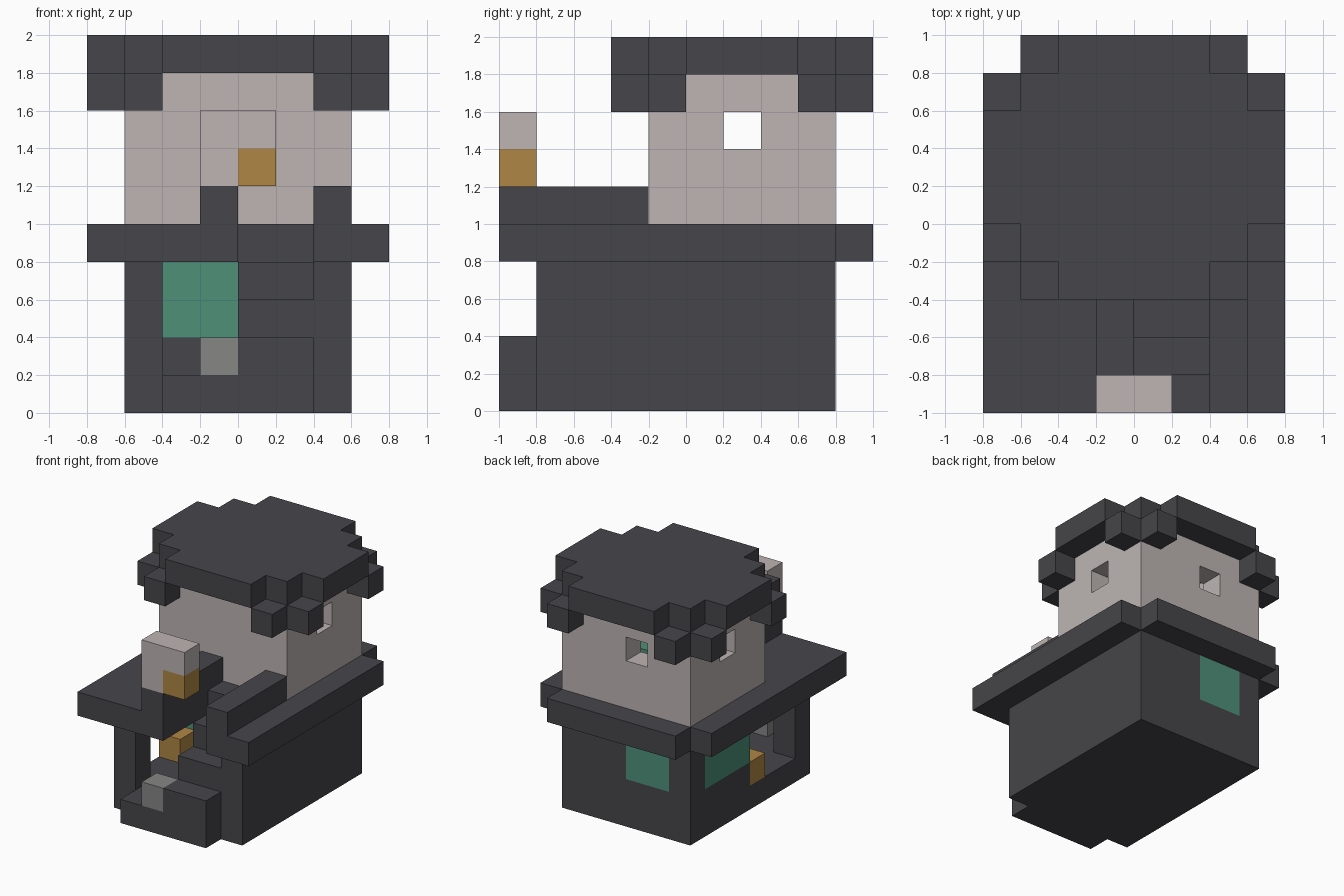
import bpy
import bmesh
from itertools import product
from mathutils import Vector

CELL = 0.2

cube = bpy.data.objects.get("Cube")
if cube:
    bpy.data.objects.remove(cube, do_unlink=True)


def make_material(name, rgb):
    mat = bpy.data.materials.new(name)
    mat.use_nodes = True
    colour = (*rgb, 1.0)
    mat.diffuse_color = colour
    mat.node_tree.nodes["Principled BSDF"].inputs["Base Color"].default_value = colour
    return mat


charcoal = make_material("charcoal", (0.061, 0.060, 0.068))
plaster = make_material("pale plaster", (0.51, 0.46, 0.45))
green = make_material("green glass", (0.077, 0.28, 0.19))
gold = make_material("gold", (0.43, 0.24, 0.06))
grey = make_material("grey stone", (0.24, 0.24, 0.235))


def cells(boxes):
    """All grid cells inside boxes given as two opposite corners."""
    found = set()
    for x0, y0, z0, x1, y1, z1 in boxes:
        found.update(product(range(x0, x1), range(y0, y1), range(z0, z1)))
    return found


def block_part(name, mat, add, cut=()):
    """Build the outer skin of a set of blocks, minus the cut blocks."""
    filled = cells(add) - cells(cut)
    bm = bmesh.new()
    verts = {}

    def vert(p):
        key = tuple(p)
        if key not in verts:
            verts[key] = bm.verts.new([c * CELL for c in key])
        return verts[key]

    for cell in filled:
        for axis, side in product(range(3), (0, 1)):
            near = list(cell)
            near[axis] += 1 if side else -1
            if tuple(near) in filled:
                continue
            u, v = [0, 0, 0], [0, 0, 0]
            u[(axis + 1) % 3] = 1
            v[(axis + 2) % 3] = 1
            base = Vector(cell)
            base[axis] += side
            u, v = Vector(u), Vector(v)
            ring = [base, base + u, base + u + v, base + v]
            if not side:
                ring.reverse()
            bm.faces.new([vert([round(c) for c in p]) for p in ring])
    # Merge the flat squares into large faces
    bmesh.ops.dissolve_limit(bm, angle_limit=0.01, verts=bm.verts[:], edges=bm.edges[:])
    mesh = bpy.data.meshes.new(name)
    bm.to_mesh(mesh)
    bm.free()
    mesh.materials.append(mat)
    obj = bpy.data.objects.new(name, mesh)
    bpy.context.scene.collection.objects.link(obj)
    return obj


# Ground floor: hollow room with doorway, side opening and window gaps
SIDE_PANE = (-3, 0, 2, -2, 3, 4)
BACK_PANE = (-2, 3, 2, 0, 4, 4)
block_part("lower_walls", charcoal, [(-3, -4, 0, 3, 4, 4)], [
    (-2, -3, 1, 2, 3, 4),
    (-2, -4, 1, 0, -3, 4),
    (-3, -3, 1, -2, 0, 4),
    (0, -4, 3, 2, -3, 4),
    SIDE_PANE, BACK_PANE])
block_part("side_window", green, [SIDE_PANE])
block_part("back_window", green, [BACK_PANE])
block_part("counter_block", gold, [(-3, -1, 1, -2, 0, 2)])

# Steps up to the terrace
block_part("front_steps", charcoal, [(-2, -5, 0, 2, -4, 1), (0, -5, 1, 2, -4, 2)])
block_part("door_stone", grey, [(-1, -5, 1, 0, -4, 2)])
block_part("upper_stair", charcoal, [(0, -3, 1, 2, -2, 4)])

# Terrace with stairwell and two railings
block_part("terrace", charcoal, [(-4, -5, 4, 4, 4, 5), (-3, 4, 4, 3, 5, 5)],
           [(0, -5, 4, 2, -2, 5)])
for name, x in (("right_railing", -1), ("left_railing", 2)):
    block_part(name, charcoal, [(x, -5, 5, x + 1, -1, 6)])

# Lamp post and hanging lamp
block_part("lamp_post", plaster, [(-1, -5, 6, 0, -4, 8), (0, -5, 7, 1, -4, 8)])
block_part("lamp", gold, [(0, -5, 6, 1, -4, 7)])

# Upper room with open windows
block_part("upper_walls", plaster, [(-3, -1, 5, 3, 4, 9)], [
    (-2, 0, 5, 2, 3, 9),
    (-3, 1, 7, 3, 2, 8),
    (-1, 3, 7, 0, 4, 8)])
block_part("room_chest", green, [(1, 0, 5, 2, 1, 6)])

# Stepped roof slab with drooping eave blocks at each corner
block_part("roof", charcoal, [
    (-4, 0, 9, 4, 3, 10), (-3, -1, 9, 3, 4, 10), (-2, -2, 9, 2, 5, 10)])
eaves = []
for x, front, back in ((3, -1, 3), (2, -2, 4)):
    for left, y in product((x, -x - 1), (front, back)):
        eaves.append((left, y, 8, left + 1, y + 1, 9))
block_part("eave_blocks", charcoal, eaves)
